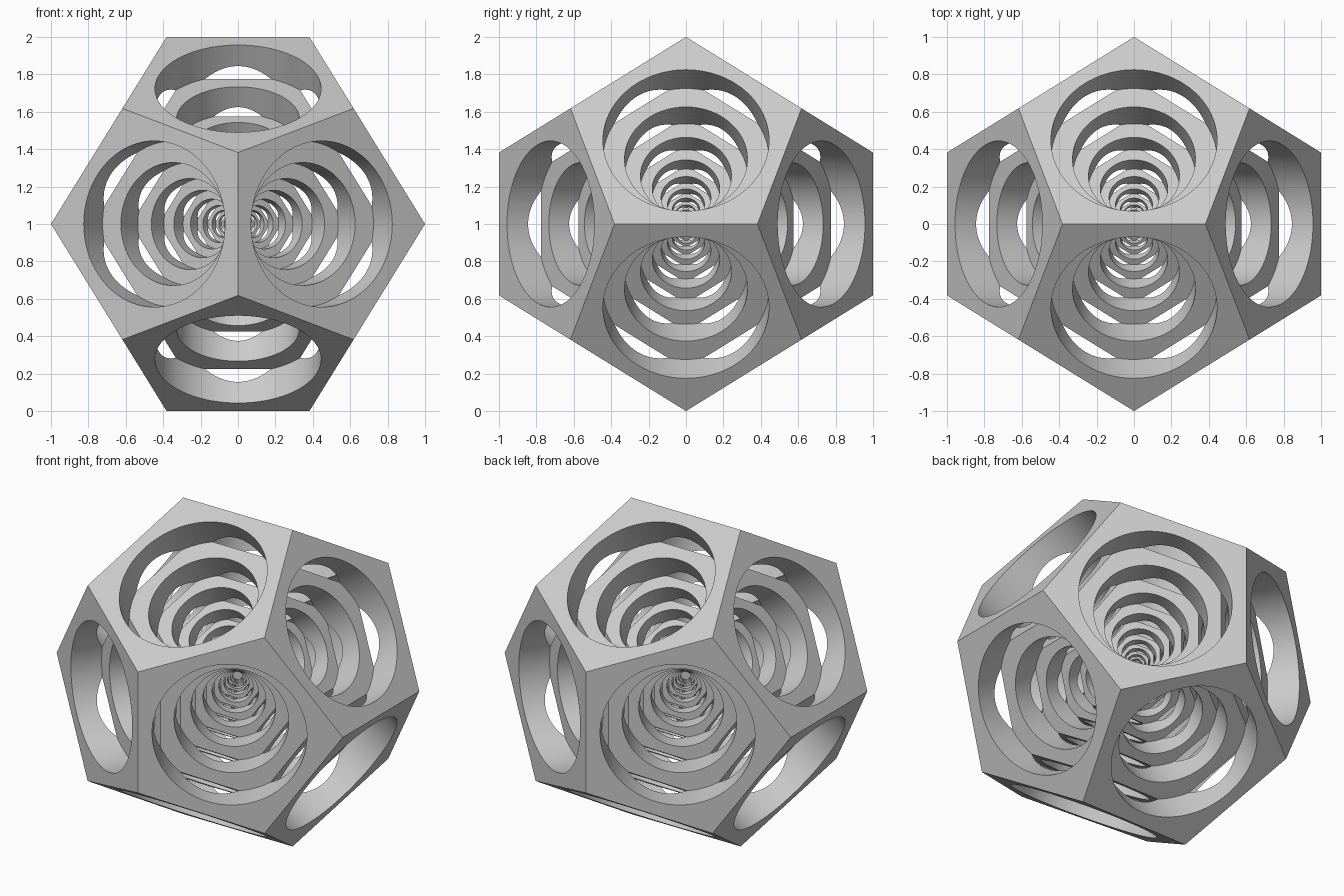
import bpy, bmesh, math
from mathutils import Vector, Matrix

cube = bpy.data.objects.get("Cube")
if cube:
    bpy.data.objects.remove(cube, do_unlink=True)

PHI = (1 + math.sqrt(5)) / 2
LEVELS = 10          # nested shells
SEGMENTS = 96        # sides of each round bore
RATIO = 0.74         # size of each shell against the one around it
FIRST_DEPTH = 0.775  # size of the second shell
FIRST_RADIUS = 0.444
INRADIUS = PHI / math.hypot(1, PHI)
CENTRE = Vector((0, 0, 1))

grey = bpy.data.materials.new("plain grey")
grey.use_nodes = True
grey.diffuse_color = (0.6, 0.6, 0.6, 1)
grey.node_tree.nodes["Principled BSDF"].inputs["Base Color"].default_value = (0.6, 0.6, 0.6, 1)


def add_object(name, bm):
    bmesh.ops.recalc_face_normals(bm, faces=bm.faces[:])
    mesh = bpy.data.meshes.new(name)
    bm.to_mesh(mesh)
    bm.free()
    mesh.materials.append(grey)
    obj = bpy.data.objects.new(name, mesh)
    bpy.context.collection.objects.link(obj)
    return obj


def cyclic(a, b, c):
    """The three cyclic orders of a coordinate triple."""
    return [Vector(v) for v in ((a, b, c), (c, a, b), (b, c, a))]


SIGNS = (-1, 1)


# Solid dodecahedron: hull of its corners, flat triangles merged to pentagons
def dodecahedron():
    bm = bmesh.new()
    k = 1 / PHI
    corners = [Vector((x * k, y * k, z * k)) for x in SIGNS for y in SIGNS for z in SIGNS]
    for s in SIGNS:
        for t in SIGNS:
            corners += cyclic(s, t * k * k, 0)
    for co in corners:
        bm.verts.new(co + CENTRE)
    bmesh.ops.convex_hull(bm, input=bm.verts[:])
    bmesh.ops.dissolve_limit(bm, angle_limit=0.02, verts=bm.verts[:], edges=bm.edges[:])
    return add_object("nested_dodecahedron", bm)


# Stepped round bore that narrows towards the middle
def stepped_bore(axis):
    profile = [(FIRST_RADIUS, INRADIUS + 0.1)]
    for i in range(LEVELS):
        radius = FIRST_RADIUS * RATIO ** i
        depth = INRADIUS * FIRST_DEPTH * RATIO ** i
        profile.append((radius, depth))
        if i < LEVELS - 1:
            profile.append((radius * RATIO, depth))
    bm = bmesh.new()
    turn = axis.to_track_quat('Z', 'Y').to_matrix().to_4x4()
    place = Matrix.Translation(CENTRE) @ turn
    rings = []
    for r, h in profile:
        angles = [2 * math.pi * j / SEGMENTS for j in range(SEGMENTS)]
        rings.append([bm.verts.new(place @ Vector((r * math.cos(a), r * math.sin(a), h)))
                      for a in angles])
    for upper, lower in zip(rings, rings[1:]):
        for j in range(SEGMENTS):
            n = (j + 1) % SEGMENTS
            bm.faces.new((upper[j], upper[n], lower[n], lower[j]))
    bm.faces.new(rings[0])
    bm.faces.new(rings[-1])
    return add_object("bore_cutter", bm)


body = dodecahedron()

# One bore through the middle of each of the twelve faces
axes = []
for s in SIGNS:
    for t in SIGNS:
        axes += cyclic(s, 0, t / PHI)
cutters = [stepped_bore(axis) for axis in axes]
for cutter in cutters:
    cutter.hide_render = True
    mod = body.modifiers.new("bore", 'BOOLEAN')
    mod.operation = 'DIFFERENCE'
    mod.solver = 'MANIFOLD'
    mod.object = cutter

# Apply the cuts and drop the cutters
bpy.context.view_layer.update()
graph = bpy.context.evaluated_depsgraph_get()
carved = bpy.data.meshes.new_from_object(body.evaluated_get(graph))
body.modifiers.clear()
body.data = carved
for cutter in cutters:
    bpy.data.objects.remove(cutter, do_unlink=True)
carved.materials.clear()
carved.materials.append(grey)

bpy.ops.object.select_all(action='DESELECT')
body.select_set(True)
bpy.context.view_layer.objects.active = body
bpy.ops.object.shade_smooth_by_angle(angle=math.radians(30))
